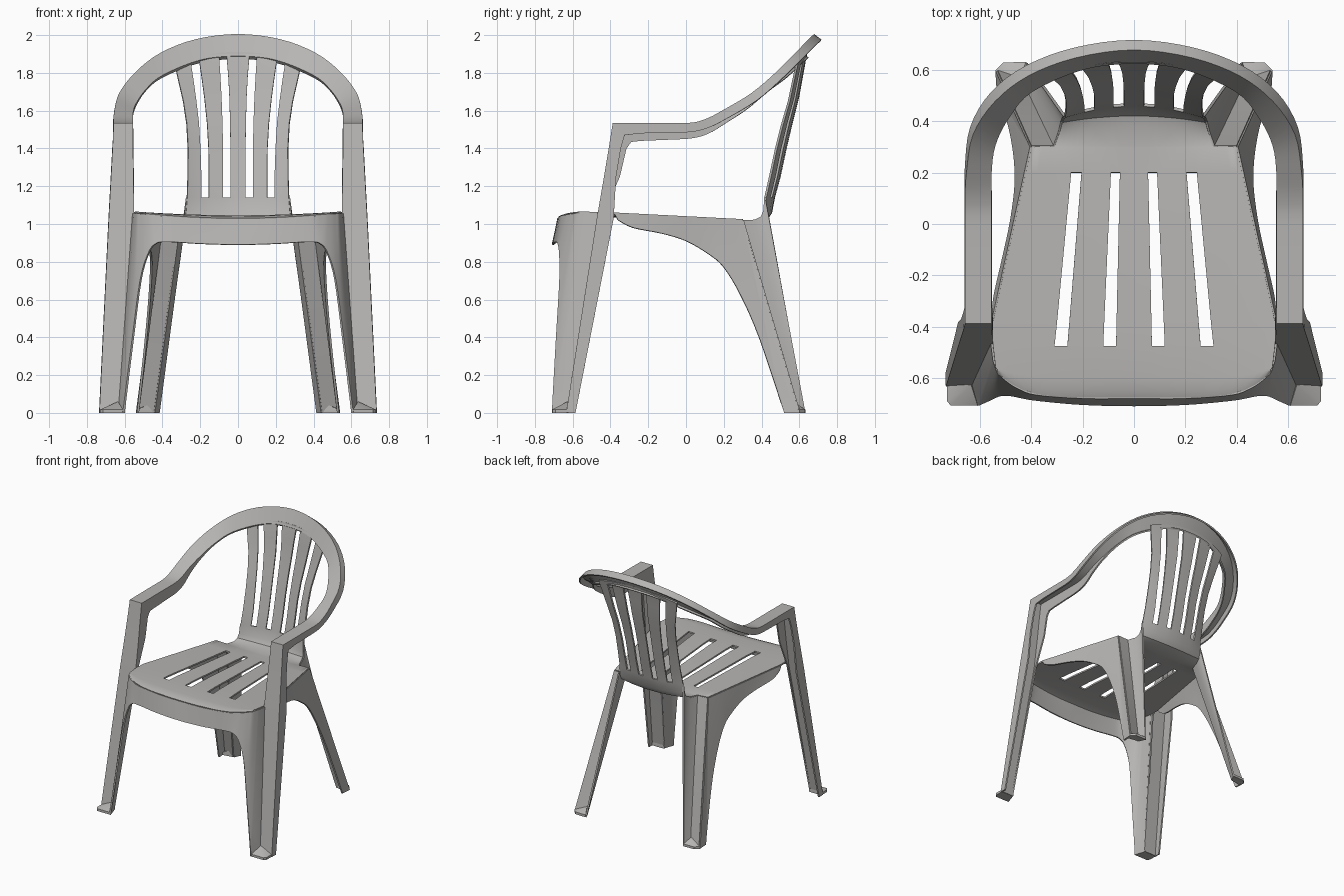
import bpy
import bmesh
from mathutils import Vector

cube = bpy.data.objects.get("Cube")
if cube:
    bpy.data.objects.remove(cube, do_unlink=True)

THICKNESS = 0.012

plastic = bpy.data.materials.new("grey_plastic")
plastic.use_nodes = True
colour = (0.47, 0.46, 0.45, 1.0)
plastic.diffuse_color = colour
plastic.node_tree.nodes["Principled BSDF"].inputs["Base Color"].default_value = colour


def finish(name, bm, solidify=True):
    """Turn a half model into a mirrored, thickened, smooth-shaded object."""
    mesh = bpy.data.meshes.new(name)
    bm.to_mesh(mesh)
    bm.free()
    mesh.materials.append(plastic)
    obj = bpy.data.objects.new(name, mesh)
    bpy.context.collection.objects.link(obj)
    mirror = obj.modifiers.new("mirror", 'MIRROR')
    mirror.use_clip = True
    if solidify:
        shell = obj.modifiers.new("shell", 'SOLIDIFY')
        shell.thickness = THICKNESS
        shell.offset = 0
    bpy.ops.object.select_all(action='DESELECT')
    obj.select_set(True)
    bpy.context.view_layer.objects.active = obj
    bpy.ops.object.convert(target='MESH')
    bpy.ops.object.shade_smooth_by_angle(angle=0.6)
    return obj


def loft(name, rows, is_hole=lambda row, col: False):
    """Skin a grid of points, leaving out the cells chosen by is_hole."""
    bm = bmesh.new()
    grid = [[bm.verts.new(p) for p in row] for row in rows]
    for i in range(len(grid) - 1):
        for j in range(len(grid[i]) - 1):
            if not is_hole(i, j):
                bm.faces.new((grid[i][j], grid[i][j + 1], grid[i + 1][j + 1], grid[i + 1][j]))
    bmesh.ops.remove_doubles(bm, verts=bm.verts, dist=0.0005)
    bmesh.ops.recalc_face_normals(bm, faces=bm.faces)
    return finish(name, bm)


def span(top, bottom, steps=5):
    """Straight row of points from a top point to a bottom point."""
    a, b = Vector(top), Vector(bottom)
    return [a.lerp(b, k / steps) for k in range(steps + 1)]


def flip(row):
    return [Vector((-p.x, p.y, p.z)) for p in row]


def smooth_rows(rows, steps=4):
    """Smooth curve through the rows; the first and last only steer it."""
    result = []
    for before, start, end, after in zip(rows, rows[1:], rows[2:], rows[3:]):
        for k in range(steps):
            t = k / steps
            result.append([
                b + (c - a) * t / 2 + (a * 2 - b * 5 + c * 4 - d) * t * t / 2
                + (b * 3 - a - c * 3 + d) * t ** 3 / 2
                for a, b, c, d in zip(before, start, end, after)])
    return result + [rows[-2]]


# Seat and back: depth, height, half width, edge lift, edge bow, slot edges
seat_slot = (.07, .12, .26, .31)
seat_end = (.055, .09, .205, .245)
back_slot = (.04, .08, .155, .195)
stations = [
    (-.675, 1.025, .53, .03, -.1, seat_slot),
    (-.65, 1.035, .535, .025, -.085, seat_slot),
    (-.6, 1.04, .54, .02, -.04, seat_slot),
    (-.475, 1.04, .55, .018, 0, seat_slot),
    (-.38, 1.04, .55, .015, 0, (.068, .116, .252, .3)),
    (.2, 1.015, .422, .01, 0, seat_end),
    (.3, 1.01, .4, .01, 0, (.05, .085, .19, .23)),
    (.302, 1.01, .31, .005, 0, (.05, .085, .19, .23)),
    (.38, 1.012, .288, .005, .015, (.045, .08, .17, .21)),
    (.425, 1.025, .28, .01, .025, back_slot),
    (.45, 1.06, .275, .01, .035, back_slot),
    (.465, 1.14, .27, 0, .045, back_slot),
    (.495, 1.25, .266, 0, .05, back_slot),
    (.527, 1.4, .265, 0, .05, (.04, .08, .156, .2)),
    (.56, 1.54, .272, -.01, .05, (.042, .083, .164, .208)),
    (.595, 1.68, .29, -.03, .05, (.046, .088, .178, .223)),
    (.615, 1.79, .312, -.045, .05, (.052, .094, .192, .237)),
    (.632, 1.885, .33, -.06, .05, (.06, .1, .205, .25)),
    (.638, 1.91, .335, -.06, .05, (.06, .1, .205, .25)),
]
SEAT_SLOT_ROWS = (3, 4)
BACK_SLOT_ROWS = range(11, 17)

rows = []
for y, z, half, lift, bow, slots in stations:
    last = slots[-1]
    xs = [0, *slots] + [last + (half - last) * f for f in (.3, .55, .75, .9, 1)]
    power = 6 if bow < 0 else 2
    rows.append([(x, y - bow * (x / half) ** power, z + lift * (x / half) ** 2) for x in xs])
loft("seat_and_back", rows,
     lambda row, col: col in (1, 3) and (row in SEAT_SLOT_ROWS or row in BACK_SLOT_ROWS))


# Channel running up the front leg, along the arm and round the back
def channel(inner, outer, direction, inner_lip, outer_lip):
    a, b, d = Vector(inner), Vector(outer), Vector(direction).normalized()
    return [a + d * inner_lip, a, b, b + d * outer_lip]


back, down = (0, 1, 0), (0, 0, -1)
leg_rows = [
    channel((.63, -.63, 0), (.73, -.63, 0), back, .005, .045),
    channel((.555, -.468, 1.03), (.68, -.468, 1.03), back, .02, .085),
    channel((.557, -.43, 1.25), (.668, -.43, 1.25), back, .08, .06),
    channel((.56, -.405, 1.4), (.66, -.405, 1.4), back, .09, .06),
    channel((.56, -.385, 1.53), (.655, -.385, 1.53), (0, 1, -1), .135, .085),
    channel((.56, -.24, 1.53), (.655, -.24, 1.53), down, .09, .05),
]
hoop_rows = [
    channel((.56, 0, 1.53), (.655, 0, 1.53), down, .08, .045),
    channel((.56, .1, 1.545), (.655, .1, 1.55), (0, .2, -1), .07, .045),
    channel((.56, .2, 1.585), (.65, .2, 1.6), (.1, .4, -1), .05, .045),
    channel((.545, .31, 1.635), (.625, .35, 1.69), (.2, .6, -.8), .03, .045),
    channel((.49, .42, 1.715), (.54, .48, 1.8), (.3, .7, -.6), .02, .045),
    channel((.4, .52, 1.79), (.41, .58, 1.9), (.25, .75, -.6), .02, .045),
    channel((.2, .607, 1.87), (.225, .65, 1.972), (.1, .75, -.6), .02, .045),
    channel((0, .63, 1.89), (0, .68, 2), (0, .75, -.65), .02, .045),
]
curved = smooth_rows([leg_rows[-1]] + hoop_rows + [flip(hoop_rows[-2])])
loft("arm_hoop_and_front_legs", leg_rows + curved)


# Front apron flowing into the front leg wings
def front_edge(x):
    return (x, -.675 + .1 * (x / .53) ** 6, 1.025 + .03 * (x / .53) ** 2)


tops = [front_edge(x) for x in (0, .2, .38, .45, .49, .515, .53)]
tops += [(.545, -.53, 1.057), (.553, -.465, 1.055)]
bottoms = [(0, -.705, .89), (.2, -.7, .895), (.37, -.685, .905), (.435, -.675, .895),
           (.475, -.667, .84), (.515, -.667, .7), (.555, -.685, .4),
           (.605, -.708, 0), (.63, -.63, 0)]
apron = [span(a, b) for a, b in zip(tops, bottoms)]
loft("front_apron", smooth_rows([flip(apron[1])] + apron[:-1] + [apron[-2]]) + [apron[-1]])


# Side skirts flowing into the outer face of the rear legs
def side_edge(y):
    return (.55 - .22 * (y + .38), y, 1.055 - .05 * (y + .38))


top_depths = (-.38, -.3, -.14, 0, .1, .19, .25, .28, .3, .3)
bottoms = [(.55, -.36, 1.02), (.542, -.28, .98), (.508, -.13, .95), (.48, 0, .91),
           (.463, .12, .84), (.46, .2, .77), (.468, .29, .62), (.488, .39, .39),
           (.53, .52, 0), (.535, .6, 0)]
skirt = [span(side_edge(y), b) for y, b in zip(top_depths, bottoms)]
loft("side_skirts", smooth_rows([skirt[0]] + skirt[:-1] + [skirt[-2]]) + [skirt[-1]])

# Rear leg groove: back-facing panel, then a wing rising into the backrest
loft("rear_leg_panels", [
    span((.4, .3, 1.02), (.535, .6, 0)),
    span((.31, .3, 1.015), (.445, .58, 0)),
])
loft("rear_leg_wings", [
    span((.31, .3, 1.015), (.445, .58, 0)),
    span((.288, .365, 1.017), (.437, .597, 0)),
    span((.28, .4, 1.035), (.43, .612, 0)),
    span((.275, .415, 1.07), (.425, .622, 0)),
    span((.27, .42, 1.14), (.42, .63, 0)),
])


# Feet: small wedges filling the leg grooves
def foot(name, apex, outline):
    bm = bmesh.new()
    bm.verts.new(apex)
    for x, y in outline:
        for z in (0, .018):
            bm.verts.new((x, y, z))
    bmesh.ops.convex_hull(bm, input=bm.verts)
    return finish(name, bm, solidify=False)


foot("front_feet", (.635, -.628, .06),
     [(.625, -.62), (.73, -.62), (.73, -.69), (.715, -.708), (.61, -.708)])
foot("rear_feet", (.447, .578, .055),
     [(.445, .575), (.535, .56), (.54, .6), (.51, .63), (.42, .632)])
